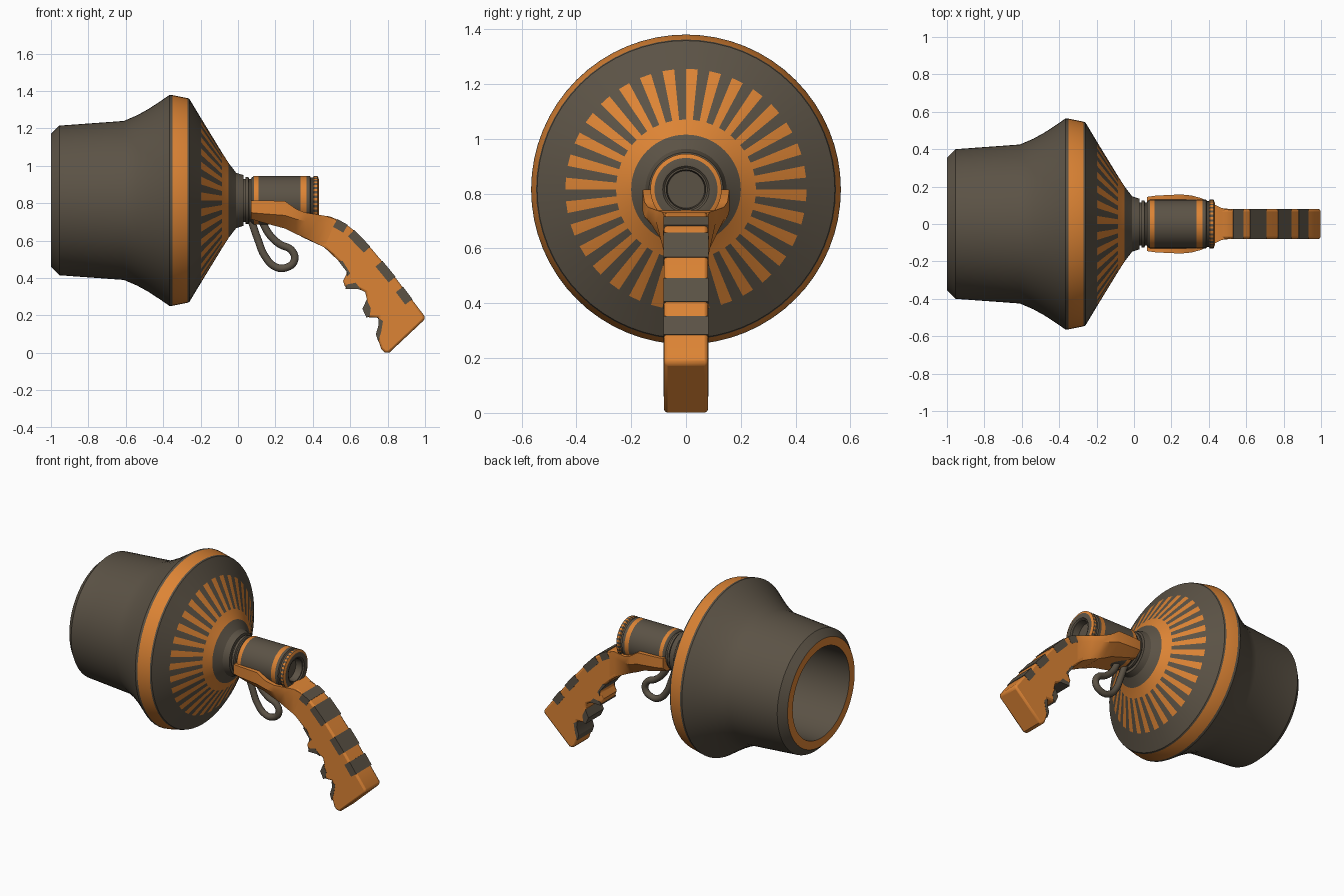
import bpy, bmesh, math

if "Cube" in bpy.data.objects:
    bpy.data.objects.remove(bpy.data.objects["Cube"])

AXIS_Z = 0.815
SEG = 64


def material(name, col):
    m = bpy.data.materials.new(name)
    m.diffuse_color = (*col, 1)
    m.use_nodes = True
    m.node_tree.nodes["Principled BSDF"].inputs["Base Color"].default_value = m.diffuse_color
    return m


DARK = material("dark_metal", (0.105, 0.085, 0.06))
ORANGE = material("orange_paint", (0.72, 0.23, 0.035))


def finish(name, bm, mats, angle=30):
    bmesh.ops.remove_doubles(bm, verts=bm.verts, dist=1e-5)
    bmesh.ops.recalc_face_normals(bm, faces=bm.faces)
    me = bpy.data.meshes.new(name)
    bm.to_mesh(me)
    bm.free()
    ob = bpy.data.objects.new(name, me)
    bpy.context.collection.objects.link(ob)
    for m in mats:
        me.materials.append(m)
    bpy.ops.object.select_all(action='DESELECT')
    ob.select_set(True)
    bpy.context.view_layer.objects.active = ob
    bpy.ops.object.shade_smooth_by_angle(angle=math.radians(angle))
    return ob


def skin(bm, rings, is_orange):
    """Bridge consecutive closed rings of coordinates with quads."""
    vs = [[bm.verts.new(p) for p in ring] for ring in rings]
    n = len(rings[0])
    for i in range(len(vs) - 1):
        for k in range(n):
            j = (k + 1) % n
            f = bm.faces.new((vs[i][k], vs[i][j], vs[i + 1][j], vs[i + 1][k]))
            f.material_index = int(is_orange(i, k))
    return vs


def lathe(name, profile, is_orange):
    bm = bmesh.new()
    ang = [2 * math.pi * k / SEG for k in range(SEG)]
    rings = [[(x, r * math.sin(a), AXIS_Z + r * math.cos(a)) for a in ang]
             for x, r in profile]
    skin(bm, rings, is_orange)
    bmesh.ops.dissolve_degenerate(bm, edges=bm.edges, dist=1e-6)
    return finish(name, bm, (DARK, ORANGE))


def slab(name, pts, half, mat, bevel=0.0):
    """Extrude an x-z outline symmetrically along y."""
    bm = bmesh.new()
    vs = skin(bm, [[(x, s * half, z) for x, z in pts] for s in (-1, 1)],
              lambda i, k: False)
    for ring in vs:
        bm.faces.new(ring)
    ob = finish(name, bm, (mat,))
    if bevel:
        b = ob.modifiers.new("bevel", 'BEVEL')
        b.width, b.segments = bevel, 2
        b.limit_method, b.angle_limit = 'ANGLE', math.radians(50)
    return ob


# Bell-shaped housing with open mouth, orange rim bands and radial stripes
bell = [(-.40, 0), (-.40, .30), (-1, .30), (-1, .355), (-.955, .40),
        (-.61, .425), (-.54, .455), (-.48, .488), (-.42, .527), (-.365, .565),
        (-.35, .563), (-.27, .547), (-.26, .543),
        (-.198, .44), (-.085, .255), (-.05, .20), (-.01, .148), (.03, .135), (.03, 0)]
lathe("bell_housing", bell,
      lambda i, k: i in (2, 10, 14) or (i == 13 and k % 2 == 0))

# Barrel: neck rings, banded cylinder, knurled rear ring and recessed end
barrel = [(.02, 0), (.02, .115), (.04, .115), (.04, .125), (.055, .125), (.06, .115),
          (.07, .115), (.075, .124), (.085, .13), (.11, .13), (.335, .13), (.365, .13),
          (.385, .13), (.39, .122), (.40, .122), (.405, .13), (.425, .13), (.432, .115),
          (.432, .085), (.425, .078), (.425, .072), (.38, .068), (.38, 0)]
lathe("barrel", barrel,
      lambda i, k: i in (8, 10) or (i in (14, 15, 16) and k % 2 == 0) or i == 16)

# Saddle: lofted cradle narrowing from the barrel into the grip
stations = [(.07, .145, .10, .815, .75, .715), (.12, .152, .10, .815, .745, .70),
            (.25, .158, .088, .812, .735, .665), (.31, .152, .08, .77, .715, .635),
            (.36, .138, .08, .75, .705, .615), (.42, .11, .08, .74, .70, .585),
            (.47, .085, .079, .732, .69, .56), (.52, .079, .079, .715, .68, .52)]
bm = bmesh.new()
rings = [[(x, w, zt), (x, w, zs), (x, b, zb), (x, -b, zb), (x, -w, zs), (x, -w, zt)]
         for x, w, b, zt, zs, zb in stations]
loft = skin(bm, rings, lambda i, k: False)
bm.faces.new(loft[0])
bm.faces.new(loft[-1])
finish("saddle", bm, (ORANGE,), 35)

# Curved grip with finger grooves
back = [(.42, .735), (.49, .73), (.53, .713), (.585, .682), (.62, .655), (.705, .567),
        (.77, .49), (.84, .405), (.88, .352), (.93, .285), (.995, .20), (1.0, .18)]
front = [(.81, .002), (.785, 0), (.765, .022), (.74, .10), (.755, .15), (.75, .19),
         (.69, .19), (.668, .235), (.69, .285), (.68, .325), (.64, .345), (.575, .345),
         (.562, .385), (.585, .43), (.54, .49), (.46, .565), (.33, .625)]
slab("grip", back + front, .08, ORANGE, .012)

# Dark inlay bands across the back of the grip
for n, i in enumerate((2, 4, 6, 8)):
    (x0, z0), (x1, z1) = back[i], back[i + 1]
    d = math.hypot(x1 - x0, z1 - z0)
    nx, nz = (z0 - z1) / d, (x1 - x0) / d
    o, t = .003, -.045
    slab(f"grip_band_{n + 1}",
         [(x0 + nx * o, z0 + nz * o), (x1 + nx * o, z1 + nz * o),
          (x1 + nx * t, z1 + nz * t), (x0 + nx * t, z0 + nz * t)], .0815, DARK)

# Dark inlays in the finger grooves
grooves = [[(.538, .49), (.584, .43), (.582, .405), (.60, .425), (.56, .49)],
           [(.575, .342), (.64, .342), (.66, .335), (.63, .375), (.58, .365)],
           [(.688, .187), (.665, .235), (.688, .285), (.71, .24), (.705, .2)],
           [(.75, .188), (.752, .15), (.737, .10), (.75, .06), (.765, .11), (.775, .17)]]
for n, g in enumerate(grooves):
    slab(f"groove_inlay_{n + 1}", g, .0812, DARK)

# Trigger loop
cu = bpy.data.curves.new("trigger_loop", 'CURVE')
cu.dimensions = '3D'
cu.bevel_depth, cu.bevel_resolution, cu.resolution_u = .021, 3, 6
path = [(.07, .71), (.105, .61), (.145, .515), (.20, .46), (.255, .455), (.302, .495),
        (.285, .55), (.225, .58), (.17, .63), (.13, .70)]
sp = cu.splines.new('BEZIER')
sp.bezier_points.add(len(path) - 1)
for p, (x, z) in zip(sp.bezier_points, path):
    p.co = (x, 0, z)
    p.handle_left_type = p.handle_right_type = 'AUTO'
cu.materials.append(DARK)
trigger = bpy.data.objects.new("trigger_loop", cu)
bpy.context.collection.objects.link(trigger)
bpy.ops.object.select_all(action='DESELECT')
trigger.select_set(True)
bpy.context.view_layer.objects.active = trigger
bpy.ops.object.convert(target='MESH')
bpy.ops.object.shade_smooth_by_angle(angle=math.radians(40))
